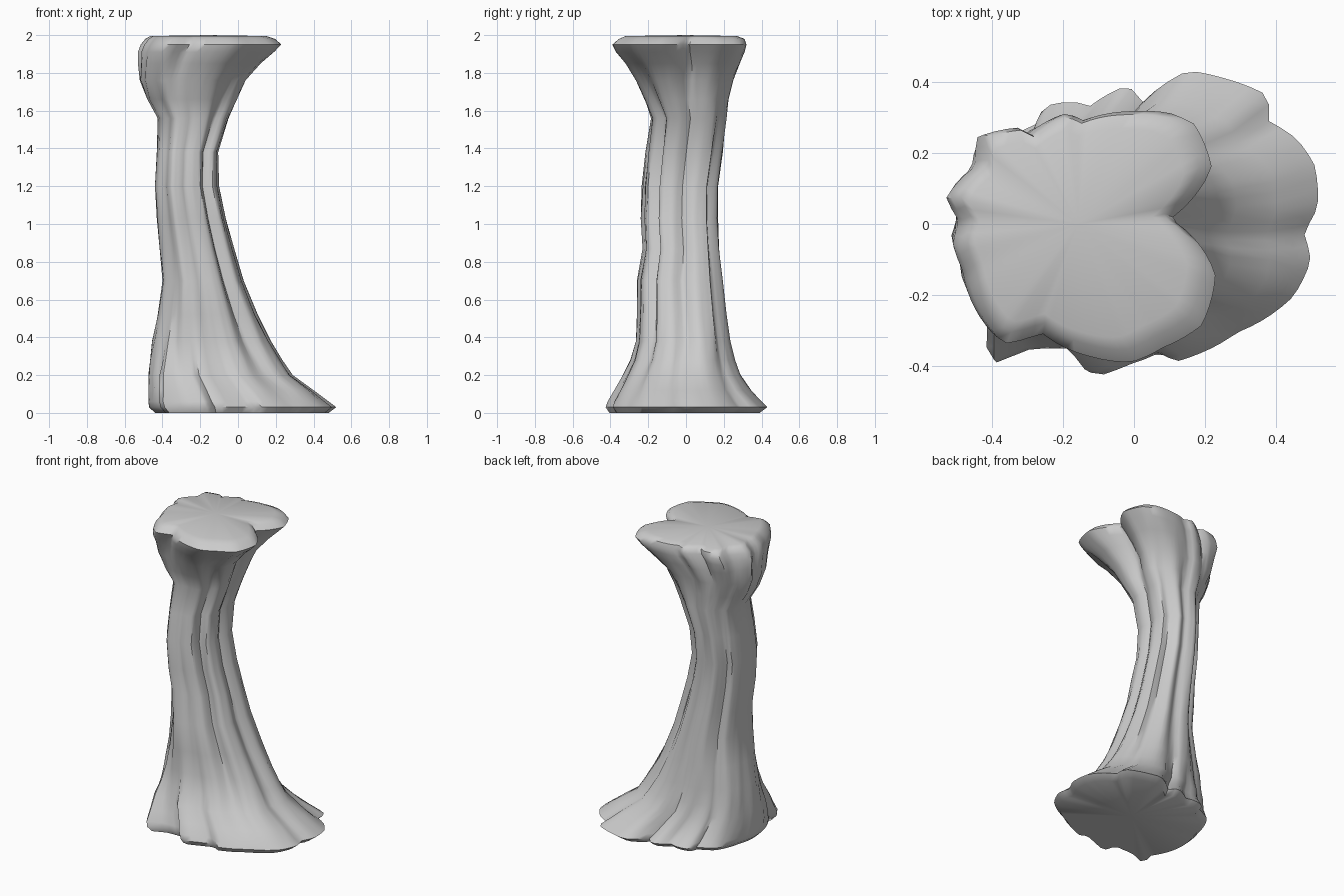
import bpy, math, random
from math import pi, atan2, hypot, cos, sin, radians

random.seed(4)
N = 84

# Cross-section outlines seen from above
BASE = [(.52, .05), (.51, .17), (.46, .24), (.38, .29), (.38, .36), (.25, .41), (.15, .43),
        (.02, .34), (-.02, .39), (-.13, .33), (-.18, .345), (-.26, .33), (-.28, .28), (-.38, .23),
        (-.45, .07), (-.475, -.1), (-.40, -.29), (-.42, -.37), (-.38, -.39), (-.29, -.34),
        (-.15, -.34), (-.12, -.425), (-.02, -.39), (.08, -.35), (.1, -.385), (.18, -.36),
        (.29, -.3), (.45, -.2), (.5, -.1), (.48, -.02)]
SHAFT = [(-.44, -.02), (-.41, .1), (-.37, .10), (-.33, .17), (-.25, .145), (-.2, .17), (-.16, .11),
         (-.12, .11), (-.10, .04), (-.13, -.02), (-.11, -.07), (-.13, -.14), (-.19, -.13),
         (-.2, -.2), (-.28, -.215), (-.36, -.235), (-.385, -.17), (-.43, -.13)]
CROWN = [(-.53, .09), (-.44, .18), (-.44, .26), (-.34, .28), (-.31, .25), (-.2, .32), (-.15, .30),
         (-.01, .325), (.1, .32), (.17, .29), (.22, .17), (.10, .03), (.23, -.12), (.19, -.26),
         (.08, -.32), (-.01, -.36), (-.13, -.345), (-.27, -.28), (-.38, -.31), (-.48, -.12),
         (-.51, -.04), (-.49, .02)]

# Height, left, right, front, back, share of base outline, share of crown outline
RINGS = [
    (0.00, -.44, .48, -.405, .39, 1, 0), (0.03, -.47, .52, -.425, .43, 1, 0),
    (0.06, -.475, .48, -.415, .40, 1, 0), (0.12, -.475, .40, -.38, .345, .9, 0),
    (0.20, -.475, .29, -.335, .29, .75, 0), (0.28, -.465, .235, -.295, .26, .58, 0),
    (0.38, -.455, .175, -.265, .235, .4, 0), (0.52, -.425, .105, -.26, .215, .25, 0),
    (0.70, -.40, .03, -.26, .195, .12, 0), (0.87, -.415, -.02, -.23, .175, .05, 0),
    (1.03, -.43, -.065, -.24, .17, 0, 0), (1.20, -.44, -.10, -.235, .17, 0, 0),
    (1.38, -.43, -.105, -.215, .195, 0, .05), (1.56, -.425, -.05, -.185, .215, 0, .2),
    (1.66, -.48, -.005, -.22, .225, 0, .42), (1.76, -.52, .04, -.265, .25, 0, .65),
    (1.85, -.53, .12, -.32, .285, 0, .85), (1.91, -.53, .19, -.37, .31, 0, 1),
    (1.95, -.515, .23, -.39, .32, 0, 1), (1.98, -.49, .195, -.355, .31, 0, 1),
    (1.995, -.465, .15, -.32, .27, 0, 1)]


def normalise(pts):
    xs, ys = [p[0] for p in pts], [p[1] for p in pts]
    return [(2 * (x - min(xs)) / (max(xs) - min(xs)) - 1,
             2 * (y - min(ys)) / (max(ys) - min(ys)) - 1) for x, y in pts]


def resample(pts):
    """Even-angle samples of an outline scaled into a unit box."""
    polar = sorted((atan2(y, x) % (2 * pi), hypot(x, y)) for x, y in normalise(pts))
    polar = [(polar[-1][0] - 2 * pi, polar[-1][1])] + polar + [(polar[0][0] + 2 * pi, polar[0][1])]
    out = []
    for i in range(N):
        t = 2 * pi * i / N
        for (a, r), (b, s) in zip(polar, polar[1:]):
            if a <= t <= b:
                rad = r + (s - r) * (t - a) / max(b - a, 1e-6)
                out.append((rad * cos(t), rad * sin(t)))
                break
    return out


base, shaft, crown = resample(BASE), resample(SHAFT), resample(CROWN)

# Loft the weathered column through its rings
verts, faces = [], []
for z, x0, x1, y0, y1, wb, wt in RINGS:
    wm = 1 - wb - wt
    mix = []
    for b, m, c in zip(base, shaft, crown):
        k = 1 + (random.uniform(-.012, .012) if .1 < z < 1.9 else 0)
        mix.append(tuple(k * (wb * b[j] + wm * m[j] + wt * c[j]) for j in (0, 1)))
    verts += [(x0 + (u + 1) / 2 * (x1 - x0), y0 + (v + 1) / 2 * (y1 - y0), z)
              for u, v in normalise(mix)]
for r in range(len(RINGS) - 1):
    for i in range(N):
        j = (i + 1) % N
        faces.append((r * N + i, r * N + j, (r + 1) * N + j, (r + 1) * N + i))

# Flat underside and top
verts += [(.02, 0, 0), (-.157, 0, 2)]
last = (len(RINGS) - 1) * N
for i in range(N):
    j = (i + 1) % N
    faces.append((j, i, len(verts) - 2))
    faces.append((last + i, last + j, len(verts) - 1))

mesh = bpy.data.meshes.new("rock_column")
mesh.from_pydata(verts, [], faces)
mesh.update()
column = bpy.data.objects.new("rock_column", mesh)
bpy.context.collection.objects.link(column)
bpy.context.view_layer.objects.active = column
column.select_set(True)
bpy.ops.object.shade_smooth_by_angle(angle=radians(50))
